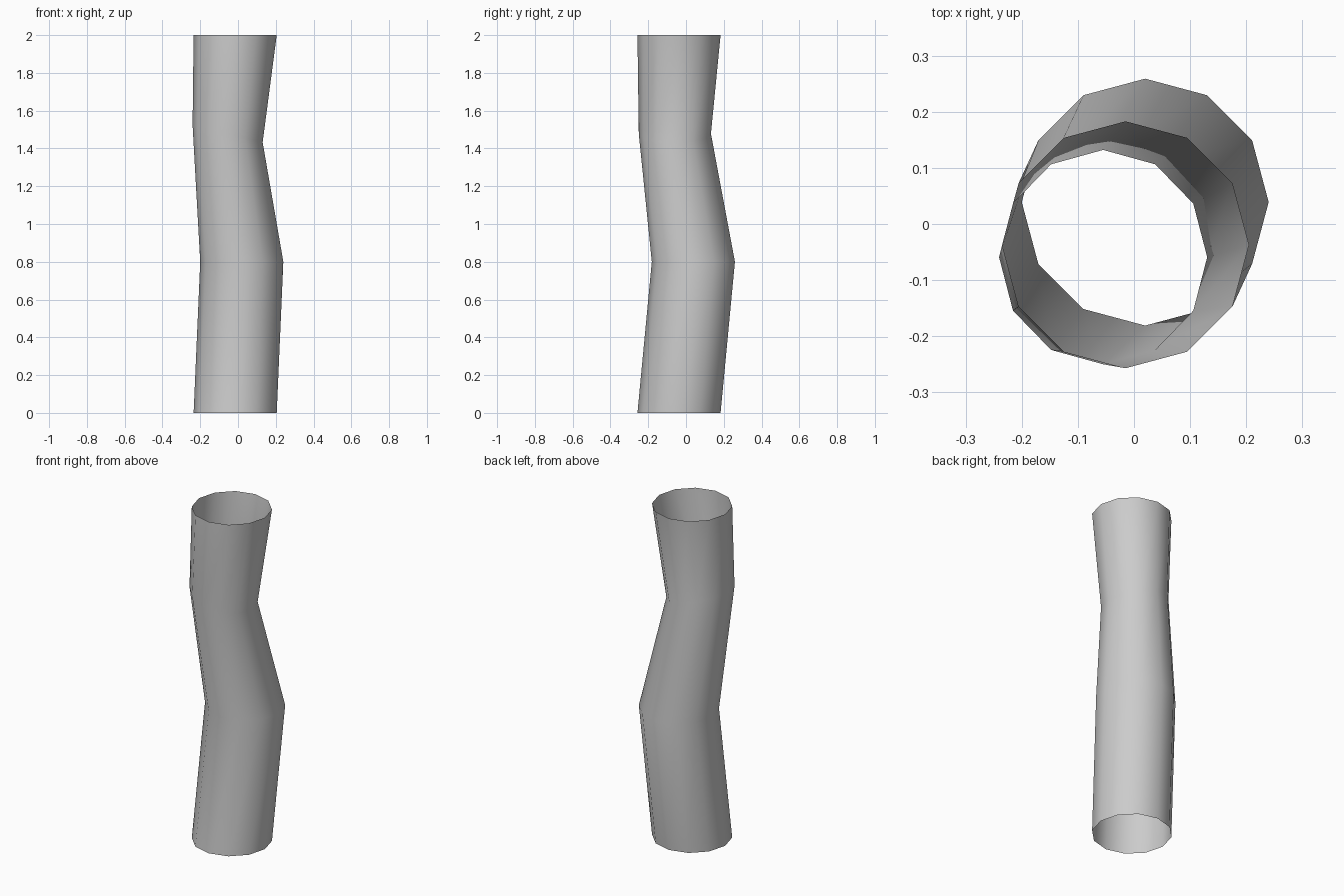
import bpy, bmesh, math

if "Cube" in bpy.data.objects:
    bpy.data.objects.remove(bpy.data.objects["Cube"])

SIDES = 12

# Cross-sections: centre x, y, z, radius, tilt about the y axis (degrees)
sections = [
    (-0.015, -0.037, 0.0, 0.22, 0),
    (0.02, 0.039, 0.8, 0.22, 0),
    (-0.055, -0.059, 1.478, 0.191, 13.8),
    (-0.015, -0.037, 2.0, 0.22, 0),
]

bm = bmesh.new()


def ring(x, y, z, radius, tilt):
    t = math.radians(tilt)
    verts = []
    for i in range(SIDES):
        a = 2 * math.pi * i / SIDES
        u, v = radius * math.cos(a), radius * math.sin(a)
        verts.append(bm.verts.new((x + u * math.cos(t), y + v, z - u * math.sin(t))))
    return verts


# Bent tube wall, open at both ends
rings = [ring(*s) for s in sections]
for low, high in zip(rings, rings[1:]):
    for i in range(SIDES):
        j = (i + 1) % SIDES
        bm.faces.new((low[i], low[j], high[j], high[i])).smooth = True

mesh = bpy.data.meshes.new("bent_tube")
bm.to_mesh(mesh)
bm.free()
tube = bpy.data.objects.new("bent_tube", mesh)
bpy.context.collection.objects.link(tube)
